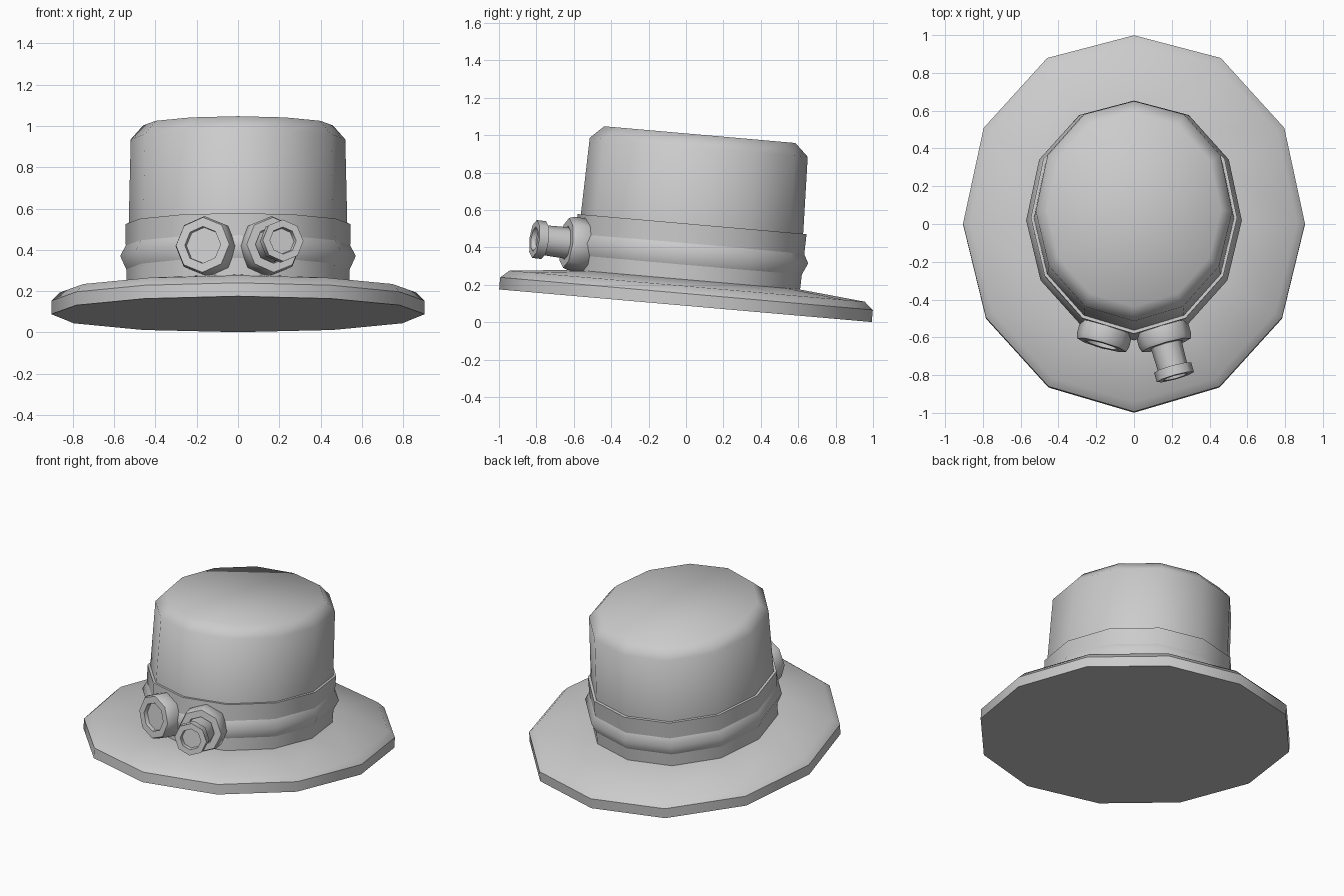
import bpy, bmesh
from math import sin, cos, tau, radians
from mathutils import Matrix

cube = bpy.data.objects.get("Cube")
if cube:
    bpy.data.objects.remove(cube, do_unlink=True)

grey = bpy.data.materials.new("plain_grey")
grey.use_nodes = True
COLOUR = (0.6, 0.6, 0.6, 1)
grey.diffuse_color = COLOUR
grey.node_tree.nodes["Principled BSDF"].inputs["Base Color"].default_value = COLOUR

# The whole hat is tipped back a little
TILT = Matrix.Translation((0, -0.003, 0.088)) @ Matrix.Rotation(radians(-5), 4, 'X')


def lathe(name, rings, sides, place, angle, swell=0, cap_start=False, cap_end=False):
    """Skin elliptical rings (height, x radius, y radius); swell fills out the back corners."""
    bm = bmesh.new()
    loops = []
    for z, rx, ry in rings:
        loop = []
        for i in range(sides):
            a = tau * i / sides
            k = 1 + swell * abs(sin(2 * a)) * (sin(a) > 0)
            loop.append(bm.verts.new((rx * k * cos(a), ry * k * sin(a), z)))
        loops.append(loop)
    for low, high in zip(loops, loops[1:]):
        for i in range(sides):
            j = (i + 1) % sides
            bm.faces.new((low[i], low[j], high[j], high[i]))
    if cap_start:
        bm.faces.new(loops[0][::-1])
    if cap_end:
        bm.faces.new(loops[-1])
    bm.transform(TILT @ place)
    mesh = bpy.data.meshes.new(name)
    bm.to_mesh(mesh)
    bm.free()
    mesh.materials.append(grey)
    obj = bpy.data.objects.new(name, mesh)
    bpy.context.collection.objects.link(obj)
    bpy.ops.object.select_all(action='DESELECT')
    obj.select_set(True)
    bpy.context.view_layer.objects.active = obj
    bpy.ops.object.shade_smooth_by_angle(angle=radians(angle))


SWELL = 0.018
SHIFT = Matrix.Translation((0, -0.003, 0))

# Brim with a flat underside
lathe("brim", [(0, 0.905, 1.0), (0.065, 0.905, 1.0), (0.105, 0.865, 0.953),
               (0.14, 0.535, 0.6)], 12, Matrix(), 40, SWELL, cap_start=True)

# Crown with a chamfered top, rising out of the band
lathe("crown", [(0.425, 0.53, 0.597), (0.85, 0.52, 0.585), (0.918, 0.46, 0.513)],
      12, SHIFT, 50, SWELL, cap_end=True)

# Hat band with a thin lip around the crown
lathe("band", [(0.135, 0.54, 0.606), (0.438, 0.546, 0.615), (0.438, 0.53, 0.597)],
      12, SHIFT, 50, SWELL)

# Goggle strap bulging around the middle of the band
lathe("goggle_strap", [(0.21, 0.538, 0.604), (0.283, 0.571, 0.637), (0.345, 0.538, 0.604)],
      12, SHIFT, 60, SWELL)


def round_rings(profile):
    return [(z, r, r) for z, r in profile]


# Goggles: a cup on each side, facing forward and slightly outward
CUP = [(-0.15, 0.12), (-0.11, 0.143), (-0.02, 0.143), (0.005, 0.134), (0.005, 0.09), (-0.02, 0.088)]
BARREL = [(-0.02, 0.085), (0.13, 0.08), (0.13, 0.102), (0.182, 0.102), (0.182, 0.066), (0.155, 0.062)]
for side, label in ((1, "left"), (-1, "right")):
    place = (Matrix.Translation((side * 0.17, -0.66, 0.279))
             @ Matrix.Rotation(radians(side * 15.5), 4, 'Z')
             @ Matrix.Rotation(radians(88), 4, 'X'))
    lathe(label + "_goggle_cup", round_rings(CUP), 8, place, 50, cap_end=True)
    if side == 1:
        # Magnifying barrel on the left eyepiece only
        lathe("left_goggle_barrel", round_rings(BARREL), 8, place, 50, cap_end=True)
